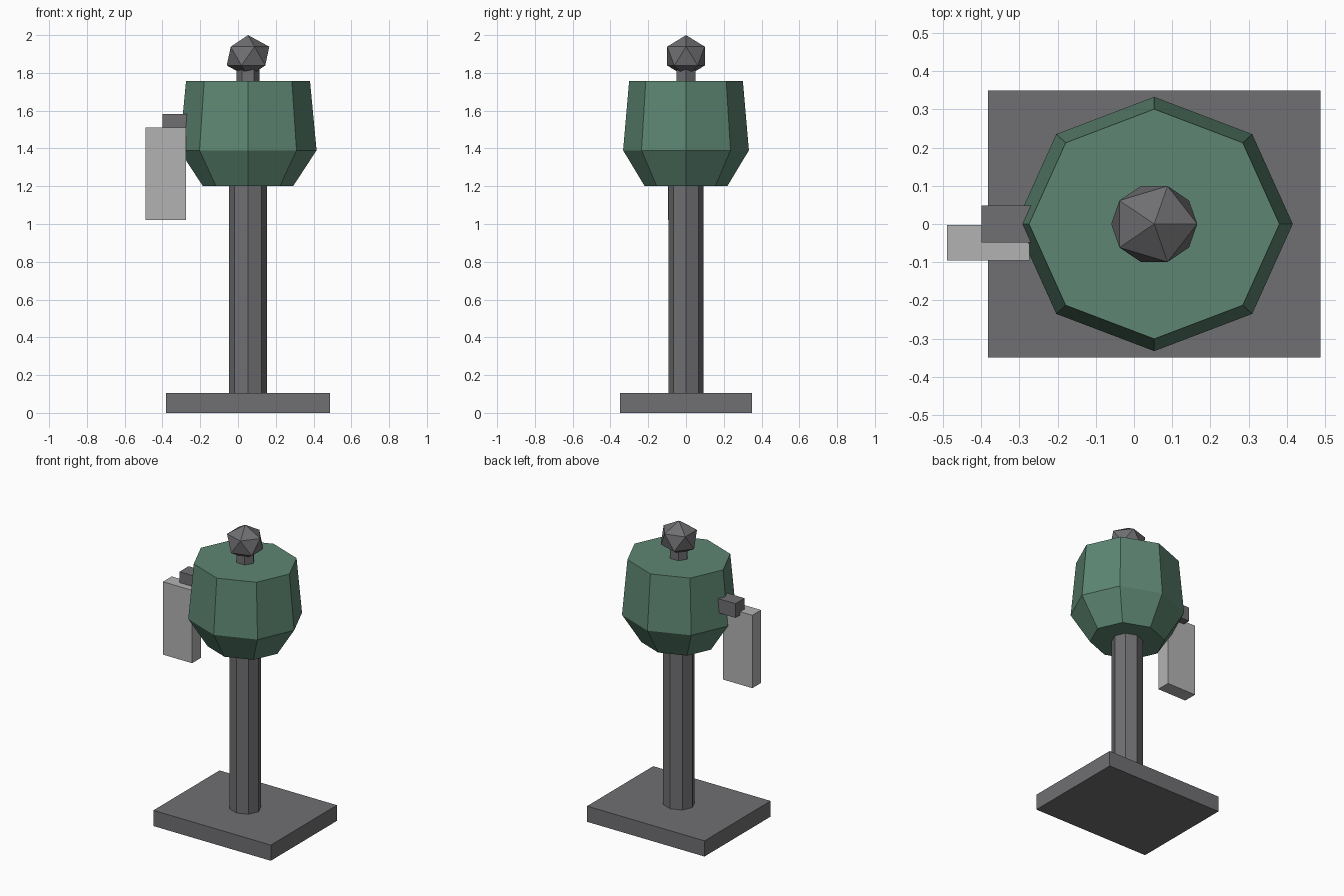
import bpy, bmesh, math

if "Cube" in bpy.data.objects:
    bpy.data.objects.remove(bpy.data.objects["Cube"])

CX = 0.053   # axis of the post
SX = 1.09    # everything round is slightly stretched along x


def material(name, rgb):
    m = bpy.data.materials.new(name)
    m.diffuse_color = (*rgb, 1)
    m.use_nodes = True
    m.node_tree.nodes["Principled BSDF"].inputs["Base Color"].default_value = m.diffuse_color
    return m


GREEN = material("green", (0.11, 0.24, 0.17))
DARK = material("dark_grey", (0.16, 0.16, 0.17))
LIGHT = material("light_grey", (0.45, 0.45, 0.45))


def finish(bm, name, mat):
    bmesh.ops.recalc_face_normals(bm, faces=bm.faces)
    mesh = bpy.data.meshes.new(name)
    bm.to_mesh(mesh)
    bm.free()
    mesh.materials.append(mat)
    ob = bpy.data.objects.new(name, mesh)
    bpy.context.collection.objects.link(ob)
    return ob


def box(name, x, y, z, mat):
    bm = bmesh.new()
    bmesh.ops.create_cube(bm, size=1)
    for v in bm.verts:
        v.co = [(a + b) / 2 + c * (b - a) for (a, b), c in zip((x, y, z), v.co)]
    return finish(bm, name, mat)


def lathe(name, profile, sides, mat):
    """Closed faceted solid from (radius, height) rings, a corner on +x."""
    bm = bmesh.new()
    rings = []
    for r, z in profile:
        angles = [2 * math.pi * i / sides for i in range(sides)]
        rings.append([bm.verts.new((CX + SX * r * math.cos(a), r * math.sin(a), z))
                      for a in angles])
    for lo, hi in zip(rings, rings[1:]):
        for i in range(sides):
            j = (i + 1) % sides
            bm.faces.new((lo[i], lo[j], hi[j], hi[i]))
    bm.faces.new(rings[0][::-1])
    bm.faces.new(rings[-1])
    return finish(bm, name, mat)


# Foot plate and post
box("base", (-0.382, 0.488), (-0.35, 0.35), (0, 0.105), DARK)
lathe("post", [(0.092, 0.1), (0.092, 1.21)], 8, DARK)

# Faceted body and the neck above it
lathe("body", [(0.219, 1.2), (0.333, 1.39), (0.301, 1.758)], 8, GREEN)
lathe("neck", [(0.057, 1.75), (0.057, 1.86)], 6, DARK)

# Twenty-sided knob
bm = bmesh.new()
bmesh.ops.create_icosphere(bm, subdivisions=1, radius=1)
for v in bm.verts:
    v.co = (CX + 0.126 * v.co.x, 0.117 * v.co.y, 1.889 + 0.111 * v.co.z)
finish(bm, "knob", DARK)

# Side bracket with the hanging plate
box("bracket", (-0.4, -0.2), (-0.048, 0.048), (1.488, 1.583), DARK)
box("hanging_plate", (-0.49, -0.274), (-0.095, -0.002), (1.022, 1.51), LIGHT)
